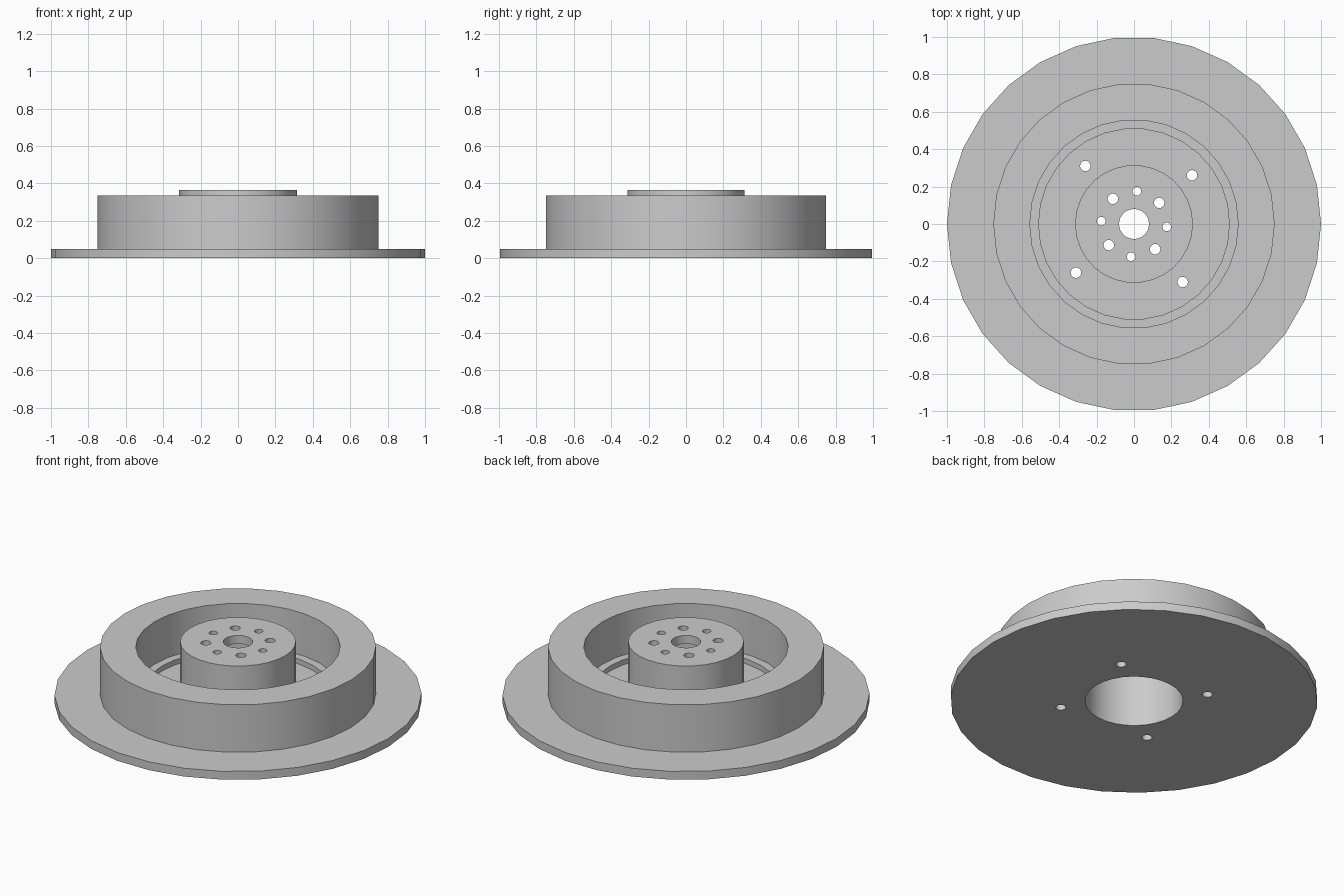
import bpy, bmesh, math
from mathutils import Matrix, Vector

cube = bpy.data.objects.get("Cube")
if cube:
    bpy.data.objects.remove(cube)

SIDES = 30

grey = bpy.data.materials.new("plain grey")
grey.use_nodes = True
colour = (0.6, 0.6, 0.6, 1)
grey.diffuse_color = colour
grey.node_tree.nodes["Principled BSDF"].inputs["Base Color"].default_value = colour


def make_object(name, bm):
    bmesh.ops.recalc_face_normals(bm, faces=bm.faces)
    mesh = bpy.data.meshes.new(name)
    bm.to_mesh(mesh)
    bm.free()
    mesh.materials.append(grey)
    obj = bpy.data.objects.new(name, mesh)
    bpy.context.collection.objects.link(obj)
    return obj


def lathe(name, profile):
    """Turn a closed (radius, height) outline around the z axis."""
    bm = bmesh.new()
    verts = [bm.verts.new((r, 0, z)) for r, z in profile]
    edges = [bm.edges.new((a, b)) for a, b in zip(verts, verts[1:] + verts[:1])]
    bmesh.ops.spin(bm, geom=verts + edges, cent=(0, 0, 0), axis=(0, 0, 1),
                   angle=math.tau, steps=SIDES, use_merge=True)
    bmesh.ops.remove_doubles(bm, verts=bm.verts, dist=0.0001)
    return make_object(name, bm)


def drill_ring(bm, count, start, ring_radius, hole_radius):
    """Add a circle of evenly spaced upright drills."""
    for i in range(count):
        angle = math.radians(start) + math.tau * i / count
        spot = Vector((ring_radius * math.cos(angle), ring_radius * math.sin(angle), 0.2))
        bmesh.ops.create_cone(bm, cap_ends=True, segments=20, radius1=hole_radius,
                              radius2=hole_radius, depth=1, matrix=Matrix.Translation(spot))


# Flange, outer ring, stepped floor and hollow hub as one turned body
body = lathe("flanged_hub", [
    (0.267, 0), (1, 0), (1, 0.05),                  # flange
    (0.752, 0.05), (0.752, 0.335), (0.557, 0.335),  # outer ring
    (0.557, 0.08), (0.51, 0.08), (0.51, 0.05),      # stepped floor
    (0.315, 0.05), (0.315, 0.365), (0.08, 0.365),   # hub
    (0.08, 0.315), (0.267, 0.315),                  # hub plate and bore
])

# Drills for the floor holes and the two sets of hub holes
bm = bmesh.new()
drill_ring(bm, 4, 40, 0.405, 0.028)
drill_ring(bm, 4, 40, 0.176, 0.028)
drill_ring(bm, 4, 85, 0.176, 0.023)
drills = make_object("drills", bm)
drills.hide_render = True

cut = body.modifiers.new("holes", "BOOLEAN")
cut.operation = "DIFFERENCE"
cut.solver = "EXACT"
cut.object = drills

bpy.ops.object.select_all(action="DESELECT")
body.select_set(True)
bpy.context.view_layer.objects.active = body
bpy.ops.object.modifier_apply(modifier=cut.name)
bpy.data.objects.remove(drills)
bpy.ops.object.shade_smooth_by_angle(angle=math.radians(30))
